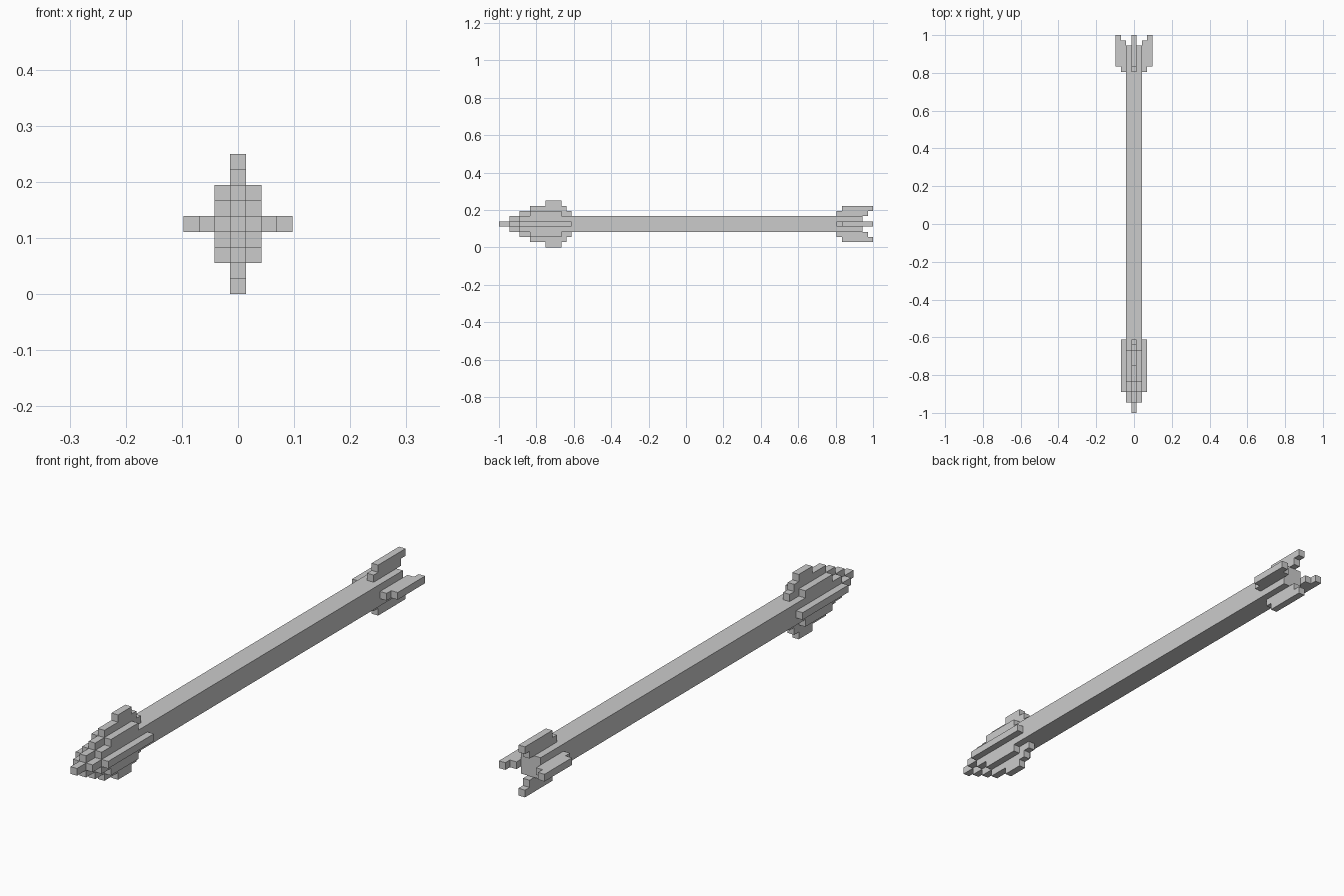
import bpy, bmesh
from mathutils import Vector

if "Cube" in bpy.data.objects:
    bpy.data.objects.remove(bpy.data.objects["Cube"])

U = 2 / 72            # one block; the arrow is 72 blocks long
CENTER_Z = 4.5 * U

def bars(table):
    """Expand {(dx, dz): (start, end)} into mirrored cells along y."""
    cells = set()
    for (dx, dz), (a, b) in table.items():
        for sx in (-1, 1):
            for sz in (-1, 1):
                cells |= {(dx * sx, y, dz * sz) for y in range(a, b)}
    return cells

parts = {
    # stepped diamond arrowhead
    "arrow_head": bars({
        (0, 0): (0, 14), (0, 1): (2, 14), (0, 2): (4, 14), (0, 3): (6, 13), (0, 4): (9, 12),
        (1, 0): (2, 14), (1, 1): (4, 14), (1, 2): (6, 12),
        (2, 0): (4, 14)}),
    # square shaft
    "shaft": bars({(x, z): (14, 70) for x in (0, 1) for z in (0, 1)}),
    # swept fins, two sideways and two upright
    "side_fins": bars({(2, 0): (65, 71), (3, 0): (66, 72)}),
    "upright_fins": bars({(0, 2): (65, 71), (0, 3): (66, 72)}),
}
solid = set().union(*parts.values())

def build(name, cells):
    """Skin the cells, leaving out faces buried inside the arrow."""
    bm = bmesh.new()
    for c in cells:
        for axis in range(3):
            for s in (-1, 1):
                n = [0, 0, 0]
                n[axis] = s
                if tuple(c[i] + n[i] for i in range(3)) in solid:
                    continue
                n = Vector(n)
                u = Vector([float(i == (axis + 1) % 3) for i in range(3)])
                v = n.cross(u)
                mid = Vector((c[0], c[1] - 35.5, c[2])) + n / 2
                quad = [mid + (u * p + v * q) / 2
                        for p, q in ((-1, -1), (1, -1), (1, 1), (-1, 1))]
                bm.faces.new([bm.verts.new(p * U + Vector((0, 0, CENTER_Z))) for p in quad])
    bmesh.ops.remove_doubles(bm, verts=bm.verts[:], dist=U * 0.01)
    bmesh.ops.dissolve_limit(bm, angle_limit=0.02, verts=bm.verts[:], edges=bm.edges[:])
    mesh = bpy.data.meshes.new(name)
    bm.to_mesh(mesh)
    bm.free()
    bpy.context.collection.objects.link(bpy.data.objects.new(name, mesh))

for name, cells in parts.items():
    build(name, cells)
